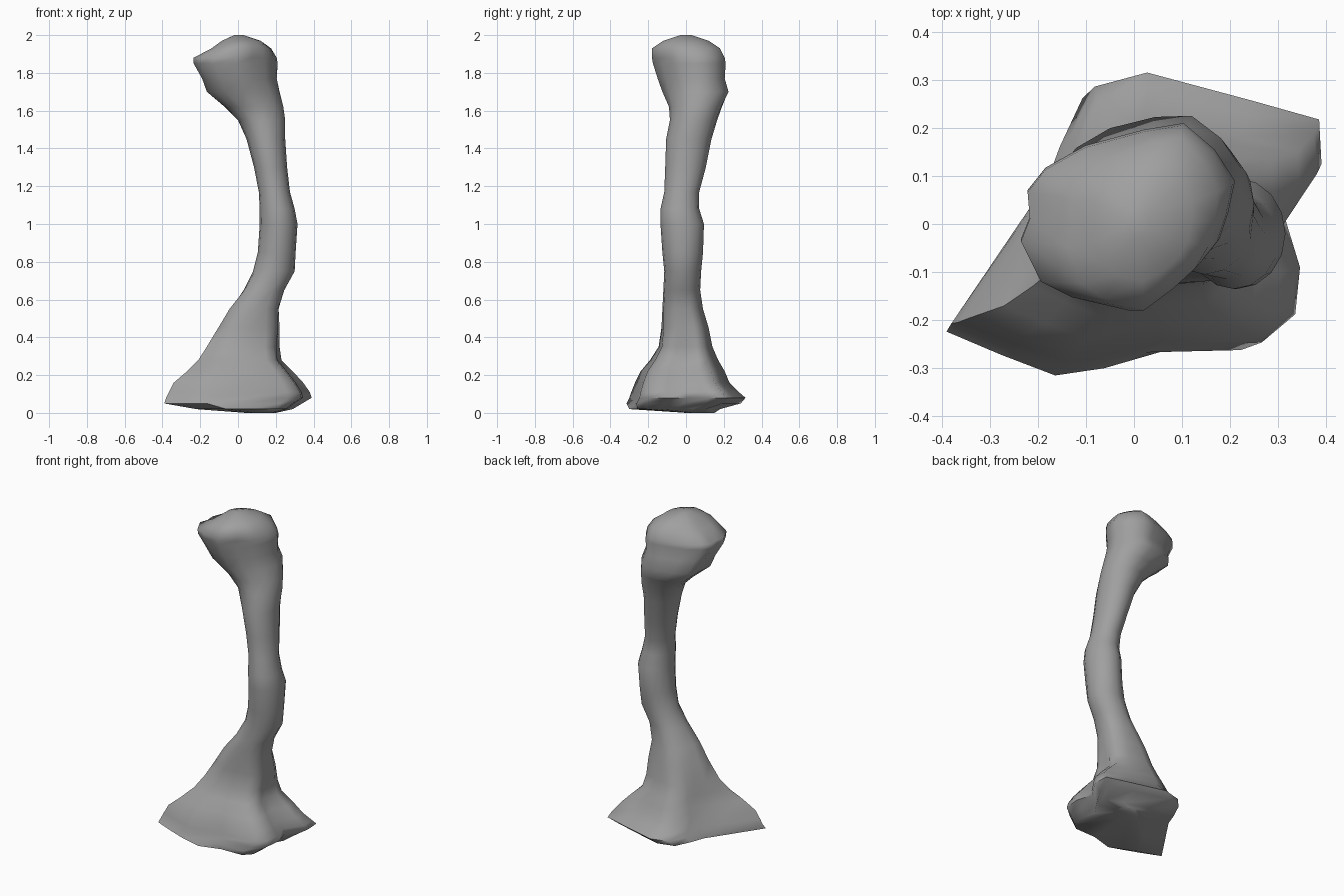
import bpy
import bmesh
import math

cube = bpy.data.objects.get("Cube")
if cube:
    bpy.data.objects.remove(cube, do_unlink=True)

SIDES = 16

# Outlines of the flared foot and the rounded head, counter-clockwise from +x
FOOT = [(.31, 0), (.385, .12), (.38, .215), (.24, .255),
        (.02, .315), (-.09, .285), (-.14, .18), (-.17, .1),
        (-.26, -.03), (-.39, -.22), (-.27, -.27), (-.15, -.315),
        (.05, -.265), (.26, -.26), (.33, -.2), (.34, -.1)]
HEAD = [(.22, .03), (.235, .1), (.19, .17), (.12, .23),
        (.03, .215), (-.1, .18), (-.19, .13), (-.23, .08),
        (-.225, .02), (-.245, -.03), (-.2, -.12), (-.13, -.155),
        (0, -.185), (.09, -.13), (.16, -.08), (.2, -.03)]

# Rings: height, x min, x max, y min, y max, share of the outline
FOOT_RINGS = [
    (0, .04, .2, 0, .15, 0),
    (.02, -.22, .29, -.3, .18, 1),
    (.05, -.39, .34, -.315, .29, 1),
    (.08, -.38, .39, -.3, .315, 1),
    (.11, -.365, .38, -.29, .28, 1),
    (.16, -.34, .345, -.27, .23, 1),
    (.22, -.27, .29, -.24, .205, .95),
    (.28, -.21, .23, -.19, .17, .85),
    (.35, -.165, .22, -.145, .14, .7),
    (.45, -.105, .22, -.13, .12, .5),
    (.55, -.045, .215, -.125, .09, .3),
    (.65, .03, .245, -.12, .075, .1),
]
SHAFT_RINGS = [
    (.75, .08, .3, -.115, .08, 0),
    (.85, .105, .305, -.125, .09, 0),
    (1, .115, .315, -.135, .095, 0),
    (1.08, .115, .3, -.135, .07, 0),
    (1.17, .11, .275, -.115, .07, 0),
    (1.3, .085, .26, -.11, .105, 0),
    (1.45, .045, .25, -.105, .135, 0),
]
HEAD_RINGS = [
    (1.55, 0, .25, -.085, .165, .1),
    (1.62, -.07, .24, -.09, .19, .3),
    (1.7, -.165, .22, -.125, .225, .6),
    (1.77, -.19, .205, -.15, .205, .9),
    (1.85, -.235, .21, -.175, .21, 1),
    (1.88, -.235, .205, -.18, .205, 1),
    (1.93, -.14, .175, -.18, .18, .9),
    (1.97, -.085, .12, -.12, .12, .5),
    (2, -.02, .03, -.03, .03, 0),
]


def fit(values, low, high):
    """Stretch values so that they span low to high."""
    a, b = min(values), max(values)
    return [low + (v - a) / (b - a) * (high - low) for v in values]


def cross_section(outline, share):
    """Blend a circle with an outline, both inside the unit box."""
    blended = []
    for axis, wave in enumerate((math.cos, math.sin)):
        circle = [wave(math.tau * i / SIDES) for i in range(SIDES)]
        shape = fit([p[axis] for p in outline], -1, 1)
        blended.append([c + (s - c) * share for c, s in zip(circle, shape)])
    return blended


def add_ring(bm, outline, ring):
    z, x_min, x_max, y_min, y_max, share = ring
    xs, ys = cross_section(outline, share)
    points = zip(fit(xs, x_min, x_max), fit(ys, y_min, y_max))
    return [bm.verts.new((x, y, z)) for x, y in points]


def build_bone():
    bm = bmesh.new()
    rings = []
    for outline, table in ((FOOT, FOOT_RINGS), (HEAD, SHAFT_RINGS), (HEAD, HEAD_RINGS)):
        rings += [add_ring(bm, outline, ring) for ring in table]
    # Skin between neighbouring rings
    for lower, upper in zip(rings, rings[1:]):
        for i in range(SIDES):
            j = (i + 1) % SIDES
            bm.faces.new((lower[i], lower[j], upper[j], upper[i]))
    # End caps
    bm.faces.new(list(reversed(rings[0])))
    bm.faces.new(rings[-1])
    bmesh.ops.recalc_face_normals(bm, faces=bm.faces)
    mesh = bpy.data.meshes.new("bone")
    bm.to_mesh(mesh)
    bm.free()
    bone = bpy.data.objects.new("bone", mesh)
    bpy.context.collection.objects.link(bone)
    return bone


# Plain grey bone material
grey = bpy.data.materials.new("bone_grey")
grey.use_nodes = True
colour = (.35, .35, .35, 1)
grey.diffuse_color = colour
for node in grey.node_tree.nodes:
    if node.type == "BSDF_PRINCIPLED":
        node.inputs["Base Color"].default_value = colour

bone = build_bone()
bone.data.materials.append(grey)
bpy.ops.object.select_all(action="DESELECT")
bone.select_set(True)
bpy.context.view_layer.objects.active = bone
bpy.ops.object.shade_smooth_by_angle(angle=math.radians(70))
